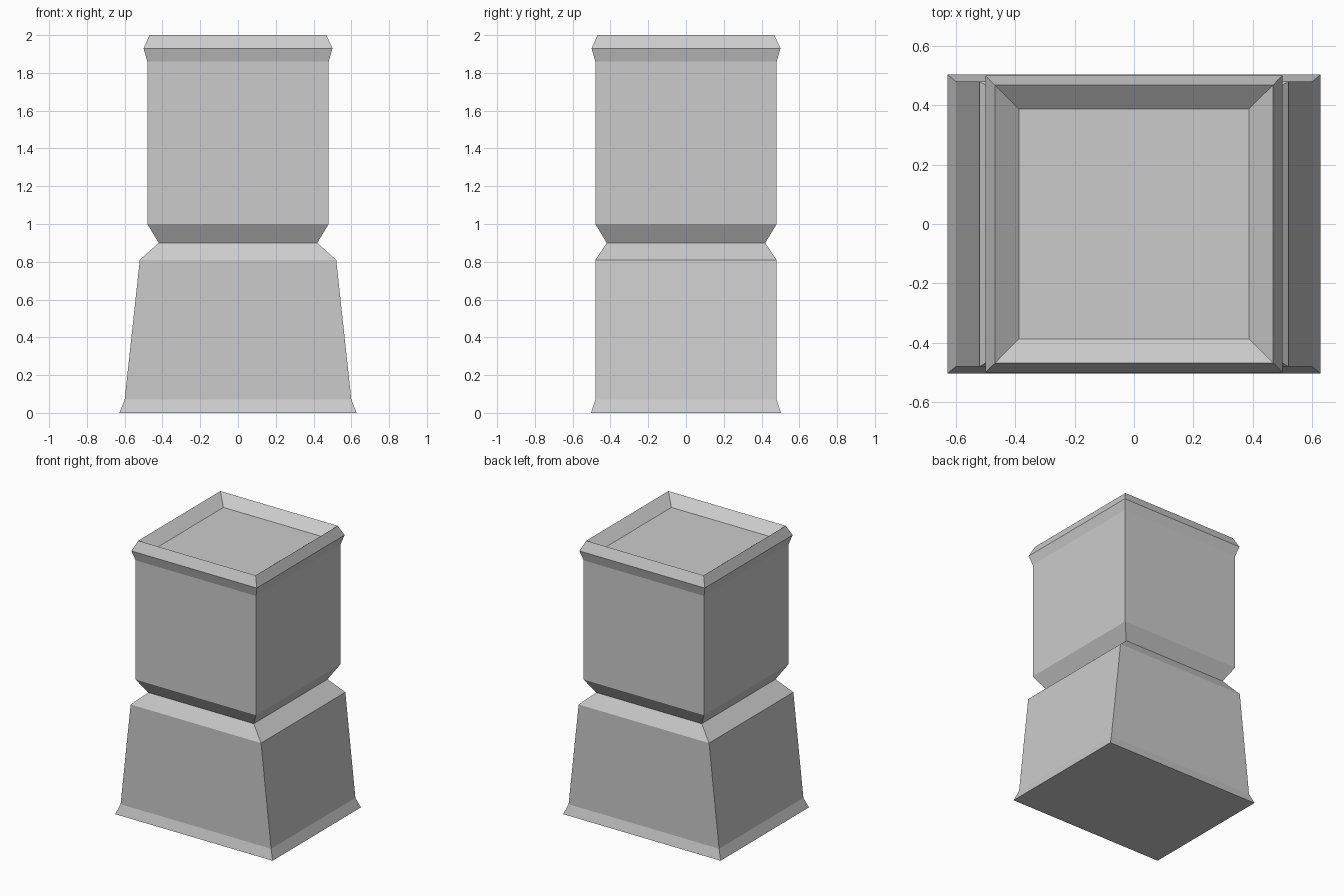
import bpy
import bmesh

if "Cube" in bpy.data.objects:
    bpy.data.objects.remove(bpy.data.objects["Cube"])


def loft(name, rings, cap_bottom=False, cap_top=False):
    """Stack rectangular rings (half_x, half_y, z) and bridge them with flat quads."""
    bm = bmesh.new()
    loops = [[bm.verts.new((sx * hx, sy * hy, z))
              for sx, sy in ((-1, -1), (1, -1), (1, 1), (-1, 1))]
             for hx, hy, z in rings]
    for low, high in zip(loops, loops[1:]):
        for i in range(4):
            j = (i + 1) % 4
            bm.faces.new((low[i], low[j], high[j], high[i]))
    if cap_bottom:
        bm.faces.new(loops[0][::-1])
    if cap_top:
        bm.faces.new(loops[-1])
    mesh = bpy.data.meshes.new(name)
    bm.to_mesh(mesh)
    bm.free()
    obj = bpy.data.objects.new(name, mesh)
    bpy.context.collection.objects.link(obj)
    return obj


# Tapered base with flared foot, narrowing to the neck
NECK = (0.42, 0.42, 0.90)
loft("tapered_base", [
    (0.628, 0.503, 0.0),
    (0.60, 0.48, 0.07),
    (0.52, 0.48, 0.81),
    NECK,
], cap_bottom=True)

# Upper block with a bevelled rim and a shallow recessed top
loft("upper_block", [
    NECK,
    (0.48, 0.48, 1.0),
    (0.48, 0.48, 1.86),
    (0.50, 0.50, 1.93),
    (0.468, 0.468, 2.0),
    (0.387, 0.387, 1.935),
], cap_top=True)
